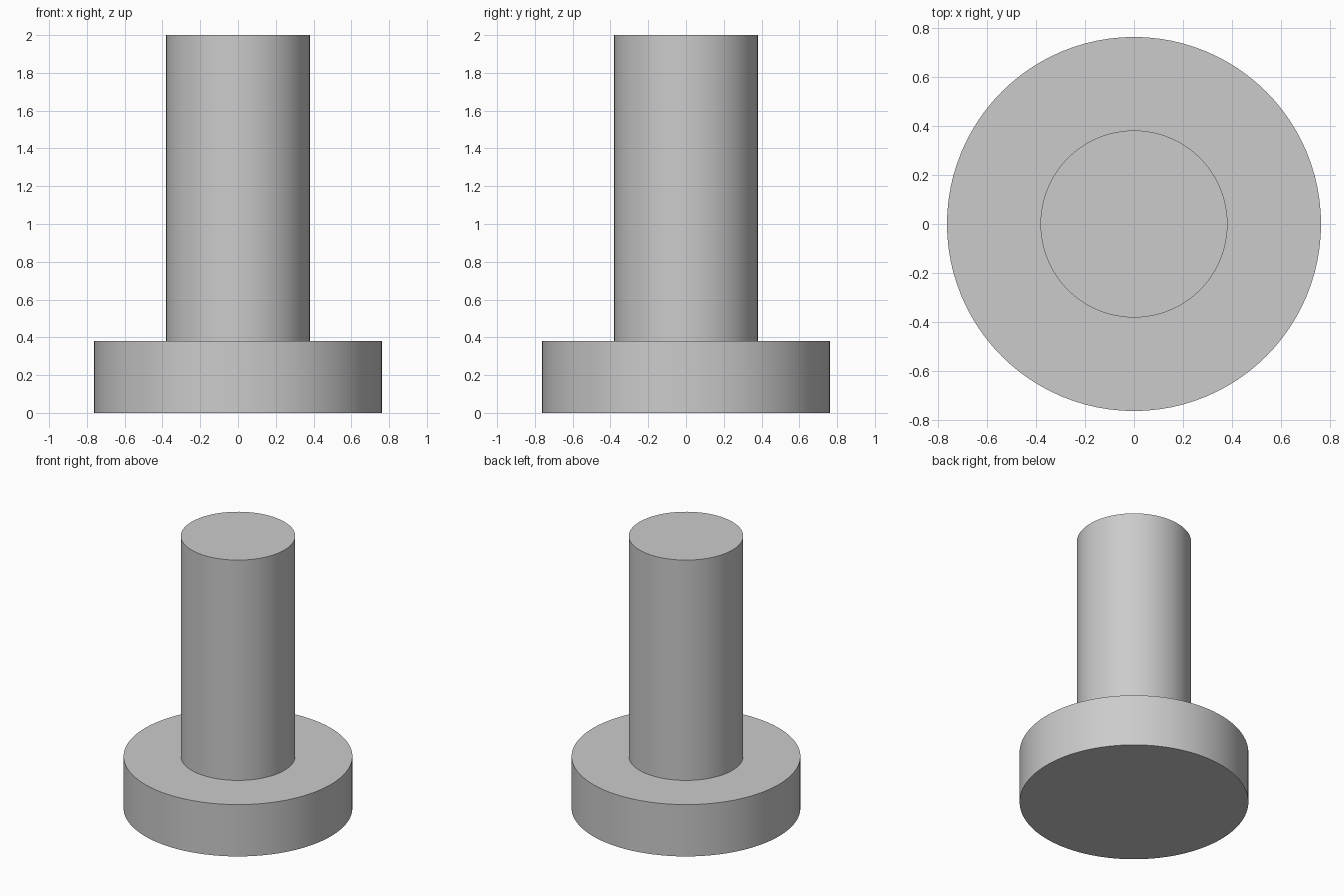
import bpy
import math

cube = bpy.data.objects.get("Cube")
if cube:
    bpy.data.objects.remove(cube, do_unlink=True)

# Single light grey material
GREY = (0.6, 0.6, 0.6, 1.0)
grey = bpy.data.materials.new("light_grey")
grey.use_nodes = True
grey.diffuse_color = GREY
grey.node_tree.nodes["Principled BSDF"].inputs["Base Color"].default_value = GREY


def lathe_disc(name, radius, bottom, top):
    """Upright cylinder between two heights, smooth round its side."""
    bpy.ops.mesh.primitive_cylinder_add(
        vertices=96, radius=radius, depth=top - bottom,
        location=(0, 0, (bottom + top) / 2))
    part = bpy.context.object
    part.name = name
    part.data.materials.append(grey)
    bpy.ops.object.shade_smooth_by_angle(angle=math.radians(30))
    return part


# Wide flange at the bottom, narrow shaft standing on it
FLANGE_RADIUS = 0.762
FLANGE_TOP = 0.381
lathe_disc("flange", FLANGE_RADIUS, 0, FLANGE_TOP)
lathe_disc("shaft", FLANGE_RADIUS / 2, FLANGE_TOP, 2)
